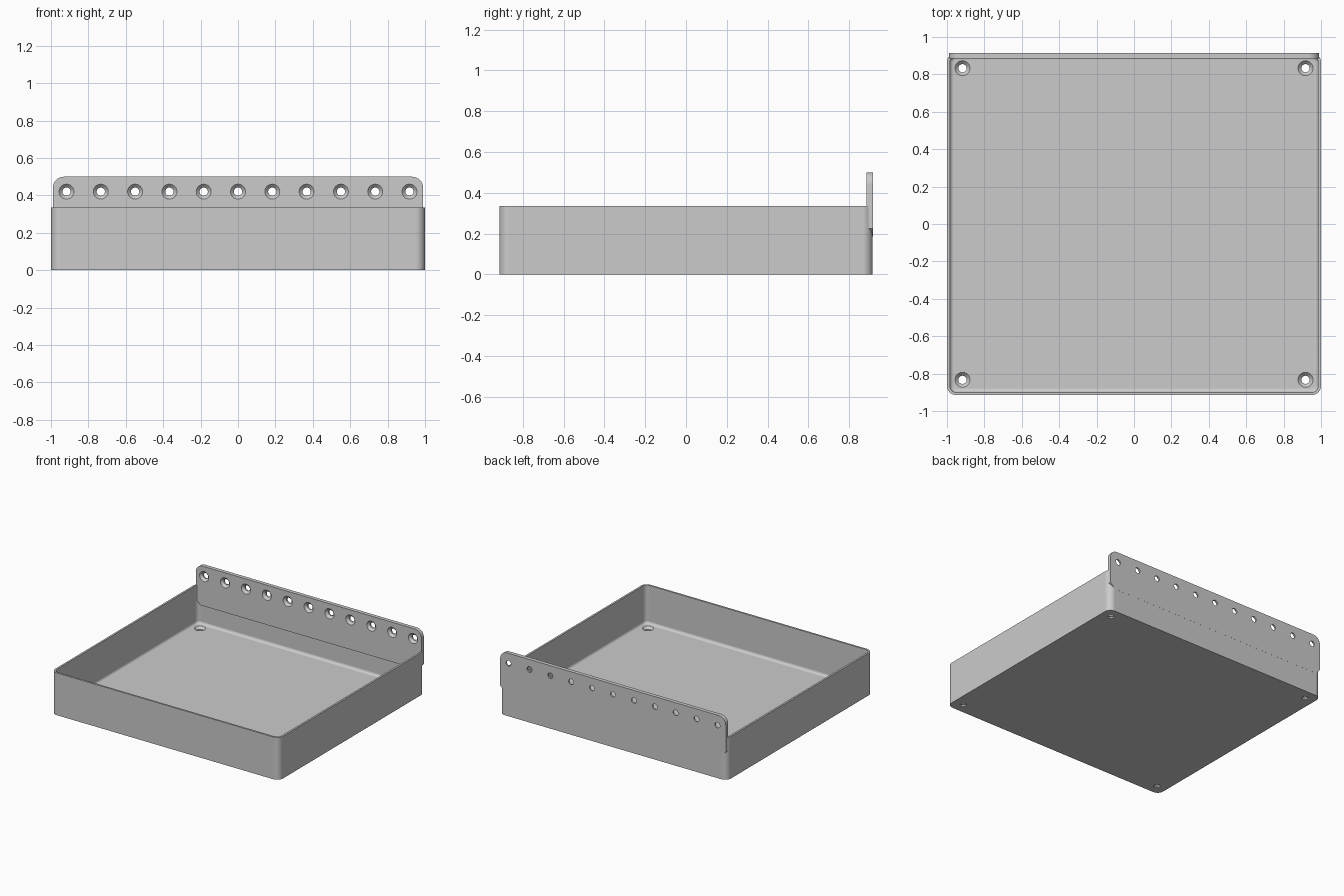
import bpy, bmesh
from math import sin, cos, pi, radians
from mathutils import Matrix

cube = bpy.data.objects.get("Cube")
if cube:
    bpy.data.objects.remove(cube, do_unlink=True)

# Main sizes
HALF_X, HALF_Y, HEIGHT = 1.0, 0.915, 0.335
CORNER, WALL, FLOOR, FILLET = 0.05, 0.015, 0.03, 0.022
PLATE_FRONT, PLATE_BACK = 0.885, 0.9155

grey = bpy.data.materials.new("light grey")
grey.use_nodes = True
colour = (0.6, 0.6, 0.6, 1)
grey.diffuse_color = colour
grey.node_tree.nodes["Principled BSDF"].inputs["Base Color"].default_value = colour


def make_object(name, bm):
    bmesh.ops.recalc_face_normals(bm, faces=bm.faces[:])
    mesh = bpy.data.meshes.new(name)
    bm.to_mesh(mesh)
    bm.free()
    mesh.materials.append(grey)
    obj = bpy.data.objects.new(name, mesh)
    bpy.context.collection.objects.link(obj)
    return obj


def loft(bm, rings):
    """Skin a list of point rings and cap both ends."""
    loops = [[bm.verts.new(p) for p in ring] for ring in rings]
    for a, b in zip(loops, loops[1:]):
        for i in range(len(a)):
            j = (i + 1) % len(a)
            bm.faces.new((a[i], a[j], b[j], b[i]))
    bm.faces.new(loops[0])
    bm.faces.new(loops[-1])


def arc(cx, cy, r, start, steps=8):
    angles = [start + pi / 2 * i / steps for i in range(steps + 1)]
    return [(cx + r * cos(a), cy + r * sin(a)) for a in angles]


def tray_ring(inset, z):
    r = CORNER - inset
    x, y = HALF_X - CORNER, HALF_Y - CORNER
    corners = [(x, y), (-x, y), (-x, -y), (x, -y)]
    return [(px, py, z) for k, c in enumerate(corners)
            for px, py in arc(*c, r, k * pi / 2)]


def countersink(bm, matrix):
    """Cutter whose axis enters the surface along local -z."""
    profile = [(0.042, 0.002), (0.022, -0.018), (0.022, -0.06)]
    n = 32
    loft(bm, [[matrix @ Matrix.Translation((r * cos(2 * pi * i / n),
                                            r * sin(2 * pi * i / n), z)).translation
               for i in range(n)] for r, z in profile])


def drill(obj, matrices):
    bm = bmesh.new()
    for m in matrices:
        countersink(bm, m)
    cutter = make_object("hole_cutter", bm)
    cutter.hide_render = True
    mod = obj.modifiers.new("holes", "BOOLEAN")
    mod.operation, mod.solver, mod.object = "DIFFERENCE", "EXACT", cutter
    bpy.ops.object.select_all(action="DESELECT")
    bpy.context.view_layer.objects.active = obj
    obj.select_set(True)
    bpy.ops.object.modifier_apply(modifier=mod.name)
    bpy.data.objects.remove(cutter, do_unlink=True)
    bpy.ops.object.shade_smooth_by_angle(angle=radians(30))
    obj.modifiers.new("even shading", "WEIGHTED_NORMAL").keep_sharp = True


# Open tray with rounded corners and a fillet around the floor
bm = bmesh.new()
rings = [tray_ring(0, 0), tray_ring(0, HEIGHT), tray_ring(WALL, HEIGHT)]
for i in range(7):
    a = pi / 2 * i / 6
    rings.append(tray_ring(WALL + FILLET * (1 - cos(a)),
                           FLOOR + FILLET * (1 - sin(a))))
loft(bm, rings)
tray = make_object("tray", bm)
drill(tray, [Matrix.Translation((x, y, FLOOR))
             for x in (-0.917, 0.917) for y in (-0.833, 0.833)])

# Hanging plate: rounded top corners, chamfered bottom corners
side, top, bottom, round_r, chamfer = 0.99, 0.5, 0.185, 0.06, 0.04
outline = arc(side - round_r, top - round_r, round_r, 0)
outline += arc(round_r - side, top - round_r, round_r, pi / 2)
outline += [(-side, bottom + chamfer), (chamfer - side, bottom),
            (side - chamfer, bottom), (side, bottom + chamfer)]
bm = bmesh.new()
loft(bm, [[(x, y, z) for x, z in outline] for y in (PLATE_FRONT, PLATE_BACK)])
plate = make_object("hanging_plate", bm)
facing_front = Matrix.Rotation(pi / 2, 4, "X")
drill(plate, [Matrix.Translation((0.917 * i / 5, PLATE_FRONT, 0.42)) @ facing_front
              for i in range(-5, 6)])
